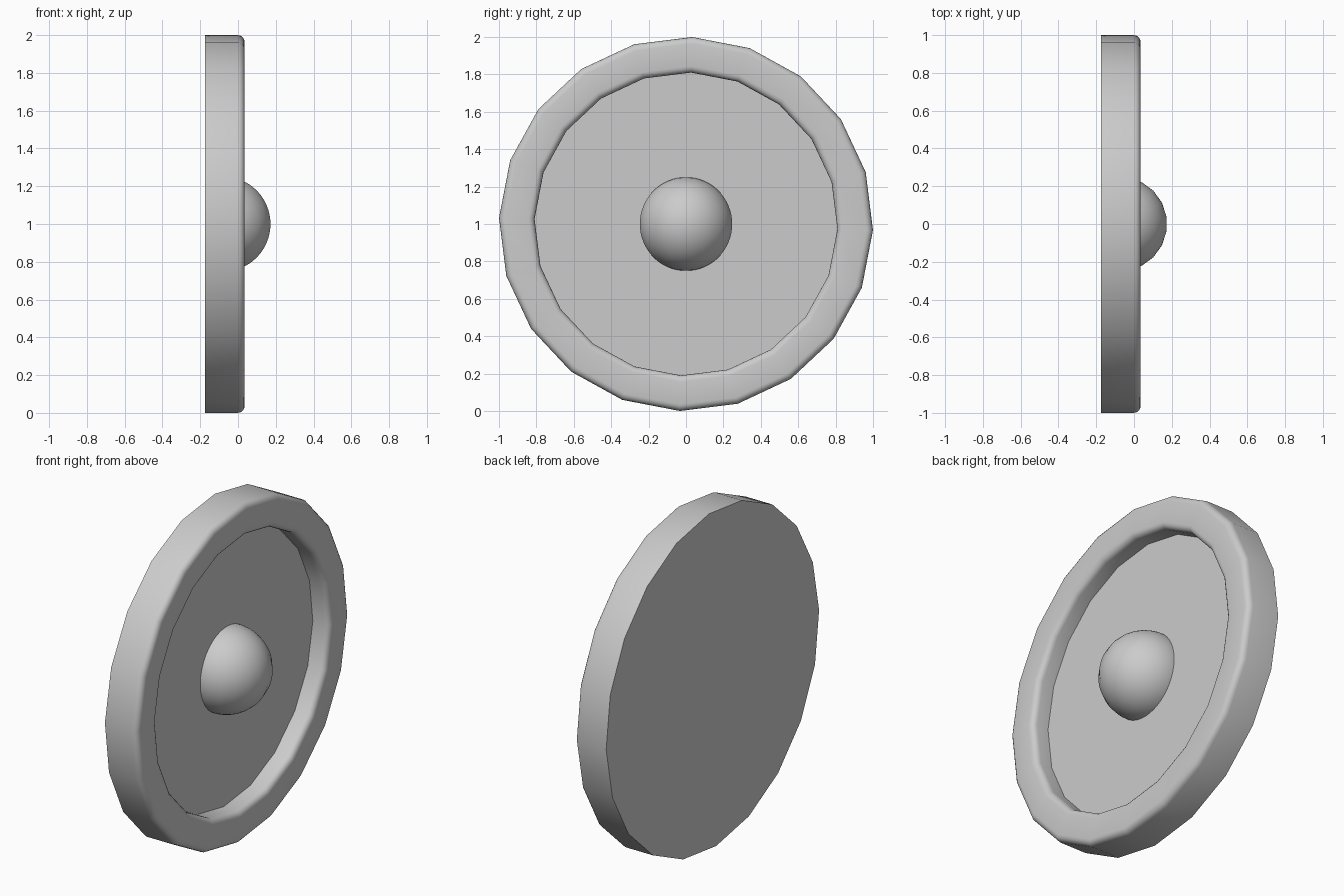
import bpy
import bmesh
from math import sin, cos, pi, radians
from mathutils import Matrix, Vector

cube = bpy.data.objects.get("Cube")
if cube:
    bpy.data.objects.remove(cube, do_unlink=True)

SIDES = 20
BACK, FLOOR, FRONT = -0.175, -0.075, 0.035
OUTER, INNER, ROUND = 1.0, 0.81, 0.035

grey = bpy.data.materials.new("light_grey")
grey.use_nodes = True
grey.diffuse_color = (0.6, 0.6, 0.6, 1)
grey.node_tree.nodes["Principled BSDF"].inputs["Base Color"].default_value = (0.6, 0.6, 0.6, 1)


def finish(name, bm):
    """Turn a bmesh into a smooth object whose sharp corners stay sharp."""
    bmesh.ops.recalc_face_normals(bm, faces=bm.faces)
    mesh = bpy.data.meshes.new(name)
    bm.to_mesh(mesh)
    bm.free()
    mesh.materials.append(grey)
    obj = bpy.data.objects.new(name, mesh)
    bpy.context.collection.objects.link(obj)
    bpy.ops.object.select_all(action="DESELECT")
    obj.select_set(True)
    bpy.context.view_layer.objects.active = obj
    bpy.ops.object.shade_smooth_by_angle(angle=radians(35))
    return obj


def rounded(radius, start, steps=4):
    """Quarter-round corner at the front edge, as (x, radius) points."""
    return [(FRONT - ROUND + ROUND * sin(start + i * pi / 2 / steps),
             radius + ROUND * cos(start + i * pi / 2 / steps)) for i in range(steps + 1)]


# Dish: back plate, rounded rim and recessed floor, as one lathed profile
profile = [(BACK, OUTER)] + rounded(OUTER - ROUND, 0)
profile += rounded(INNER + ROUND, pi / 2) + [(FLOOR, INNER)]
turn = radians(88.1)
bm = bmesh.new()
rings = []
for x, r in profile:
    angles = [turn + 2 * pi * i / SIDES for i in range(SIDES)]
    rings.append([bm.verts.new((x, r * cos(a), 1 + r * sin(a))) for a in angles])
for a, b in zip(rings, rings[1:]):
    for i in range(SIDES):
        j = (i + 1) % SIDES
        bm.faces.new((a[i], a[j], b[j], b[i]))
bm.faces.new(rings[0])
bm.faces.new(rings[-1])
finish("dish", bm)

# Central boss: the front half of a sphere resting on the recessed floor
bm = bmesh.new()
bmesh.ops.create_uvsphere(bm, u_segments=SIDES, v_segments=32, radius=0.25,
                          matrix=Matrix.Rotation(pi / SIDES, 4, "Z"))
bmesh.ops.bisect_plane(bm, geom=bm.verts[:] + bm.edges[:] + bm.faces[:],
                       plane_co=Vector((0, 0, 0)), plane_no=Vector((1, 0, 0)), clear_inner=True)
bmesh.ops.translate(bm, verts=bm.verts, vec=(FLOOR, 0, 1))
finish("centre_boss", bm)
